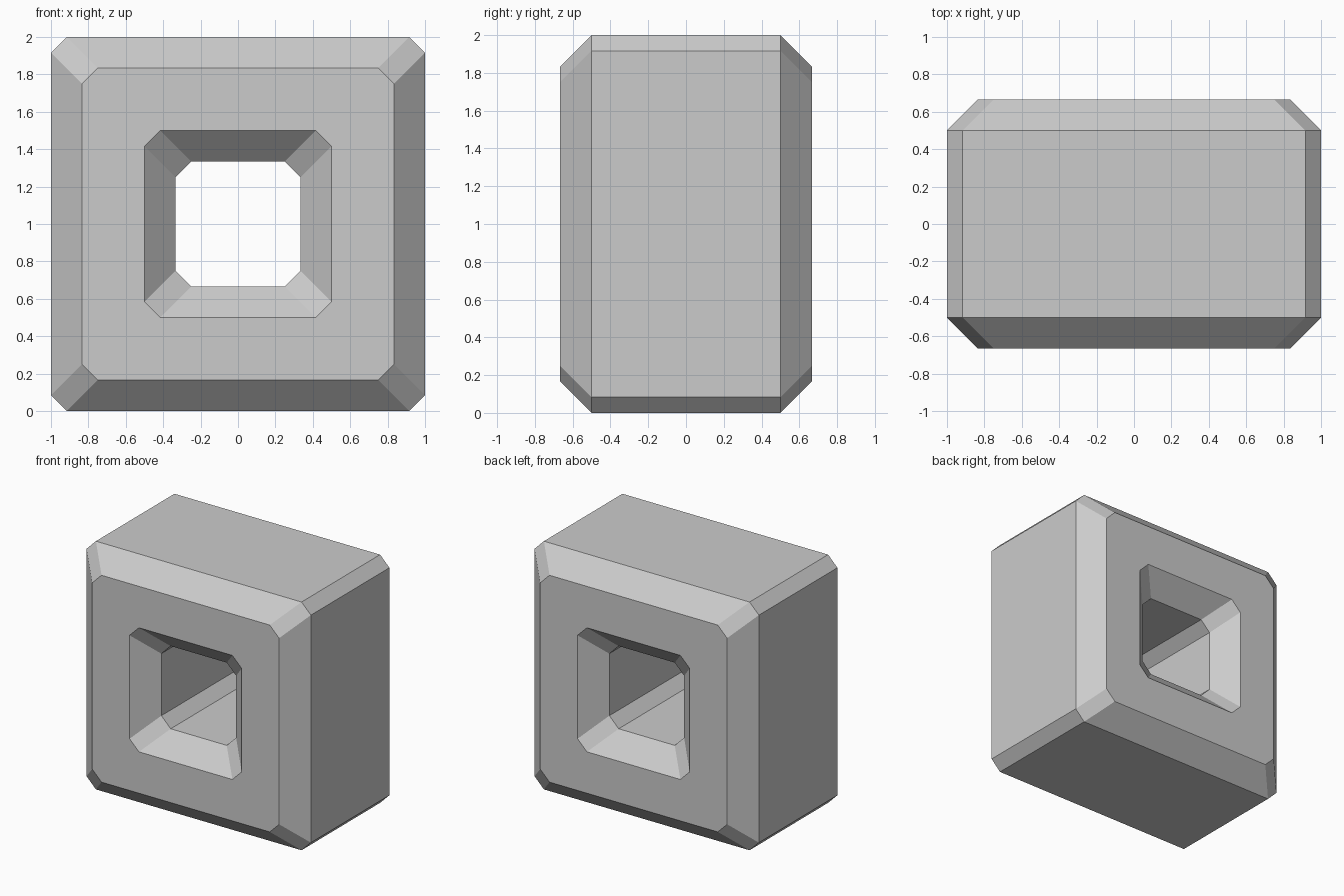
import bpy, bmesh

if "Cube" in bpy.data.objects:
    bpy.data.objects.remove(bpy.data.objects["Cube"])

CUT = 1 / 12  # size of the clipped corners


def clipped_square(half, y):
    """Square loop in the xz plane with clipped corners, centred at z = 1."""
    c = half - CUT
    outline = [(half, -c), (half, c), (c, half), (-c, half),
               (-half, c), (-half, -c), (-c, -half), (c, -half)]
    return [(x, y, z + 1) for x, z in outline]


# Cross-section of the ring: (half size, y), running once round
section = [(1, -1/2), (1, 1/2), (5/6, 2/3), (1/2, 2/3),
           (1/3, 1/2), (1/3, -1/2), (1/2, -2/3), (5/6, -2/3)]

# Chamfered square ring, bridged loop to loop
bm = bmesh.new()
loops = [[bm.verts.new(p) for p in clipped_square(h, y)] for h, y in section]
for i, a in enumerate(loops):
    b = loops[(i + 1) % len(loops)]
    for j in range(8):
        k = (j + 1) % 8
        bm.faces.new((a[j], a[k], b[k], b[j]))
bmesh.ops.recalc_face_normals(bm, faces=bm.faces)

mesh = bpy.data.meshes.new("square_ring_block")
bm.to_mesh(mesh)
bm.free()
ring = bpy.data.objects.new("square_ring_block", mesh)
bpy.context.collection.objects.link(ring)
